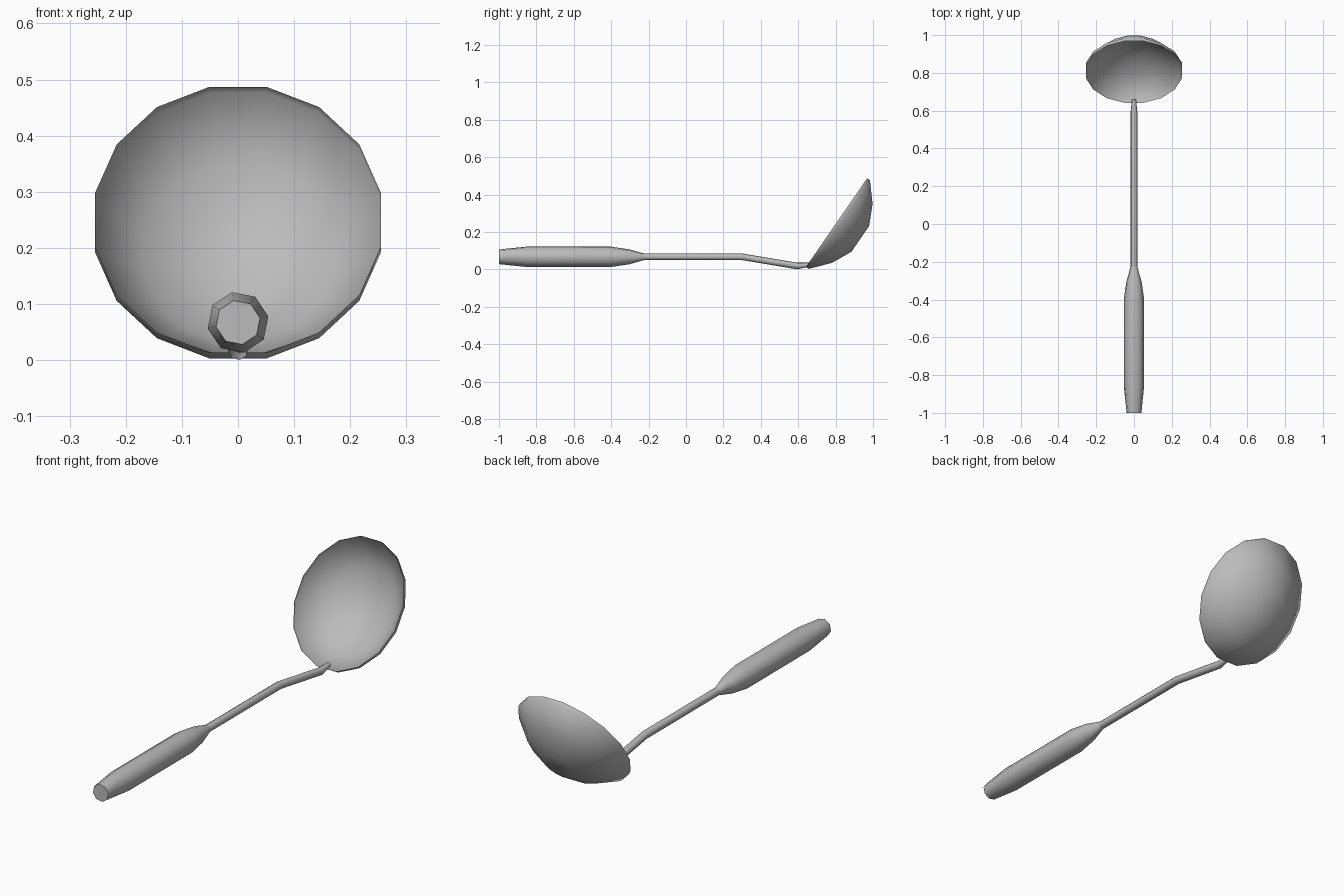
import bpy, bmesh, math
from mathutils import Vector

cube = bpy.data.objects.get("Cube")
if cube:
    bpy.data.objects.remove(cube, do_unlink=True)

steel = bpy.data.materials.new("steel grey")
steel.use_nodes = True
GREY = (0.5, 0.5, 0.5, 1)
steel.diffuse_color = GREY
steel.node_tree.nodes["Principled BSDF"].inputs["Base Color"].default_value = GREY


def loft(name, rings, cap_start=True, cap_end=True):
    """Skin a list of equal-sized point rings into one smooth object."""
    bm = bmesh.new()
    loops = [[bm.verts.new(p) for p in ring] for ring in rings]
    n = len(loops[0])
    for a, b in zip(loops, loops[1:]):
        for i in range(n):
            j = (i + 1) % n
            bm.faces.new((a[i], a[j], b[j], b[i]))
    if cap_start:
        bm.faces.new(loops[0][::-1])
    if cap_end:
        bm.faces.new(loops[-1])
    bmesh.ops.recalc_face_normals(bm, faces=bm.faces)
    mesh = bpy.data.meshes.new(name)
    bm.to_mesh(mesh)
    bm.free()
    mesh.materials.append(steel)
    ob = bpy.data.objects.new(name, mesh)
    bpy.context.collection.objects.link(ob)
    bpy.ops.object.select_all(action='DESELECT')
    ob.select_set(True)
    bpy.context.view_layer.objects.active = ob
    bpy.ops.object.shade_smooth_by_angle(angle=math.radians(60))
    return ob


def ellipse(center, axis_a, axis_b, sides):
    """Ring of points turned by half a step of a sixteen-sided circle."""
    pts = []
    for i in range(sides):
        t = math.tau * i / sides + math.pi / 16
        pts.append(center + axis_a * math.cos(t) + axis_b * math.sin(t))
    return pts


def tube(name, sections):
    """Eight-sided tube through (y, z, radius) sections."""
    return loft(name, [ellipse(Vector((0, y, z)), Vector((r, 0, 0)),
                               Vector((0, 0, r)), 8) for y, z, r in sections])


# Thick grip, tapered at both ends
AXIS_Z = 0.067
tube("grip", [(y, AXIS_Z, r) for y, r in
              [(-1, 0.04), (-0.855, 0.055), (-0.4, 0.055), (-0.305, 0.041), (-0.225, 0.018)]])

# Thin rod bending down to the bowl lip
tube("rod", [(-0.23, AXIS_Z, 0.018), (0.3, AXIS_Z, 0.018),
             (0.595, 0.018, 0.018), (0.66, 0.025, 0.011)])

# Oval bowl as a thin shell, open towards the grip
tilt = math.radians(55.4)
along = Vector((0, math.cos(tilt), math.sin(tilt)))
depth_dir = Vector((0, math.sin(tilt), -math.cos(tilt)))
center = Vector((0, 0.805, 0.25))
profile = [(1, 0), (1, 0.018), (0.665, 0.102), (0.288, 0.154)]  # size, depth
loft("bowl", [ellipse(center + depth_dir * d, Vector((0.26 * s, 0, 0)),
                      along * 0.2935 * s, 16) for s, d in profile], cap_start=False)
